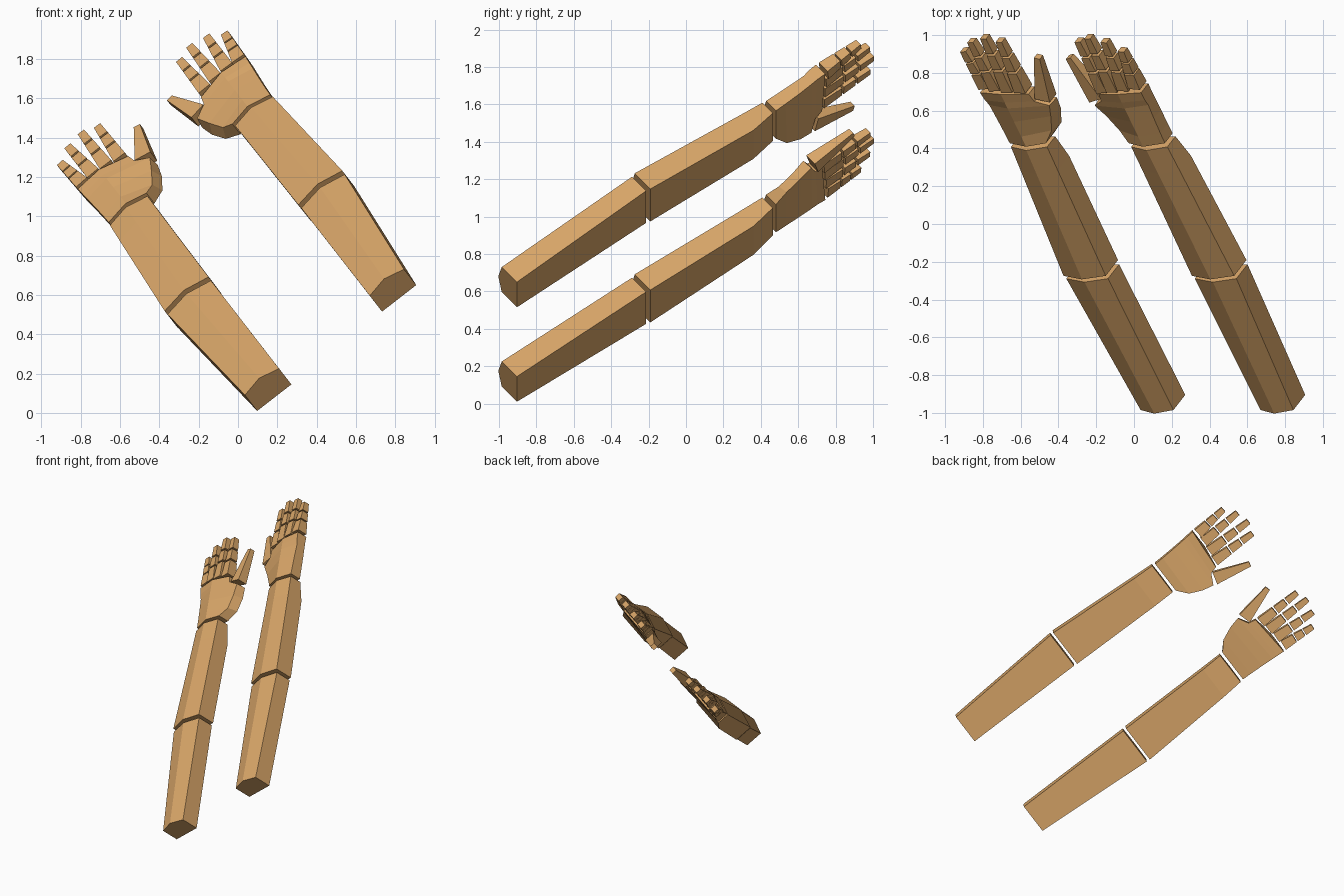
import bpy, bmesh
from mathutils import Vector

if "Cube" in bpy.data.objects:
    bpy.data.objects.remove(bpy.data.objects["Cube"])

skin = bpy.data.materials.new("tan_skin")
skin.diffuse_color = (0.69, 0.38, 0.14, 1)
skin.use_nodes = True
skin.node_tree.nodes["Principled BSDF"].inputs["Base Color"].default_value = skin.diffuse_color

# Arm frame: U across the arm, W along it, V out of the ridged upper face
U = Vector((0.79, 0, 0.613)).normalized()
W = Vector((-0.381, 0.784, 0.49)).normalized()
V = U.cross(W)


def loft(name, rings, origin, flip):
    """Skin rings of (s, w, v) points and cap both ends; flip mirrors s."""
    bm = bmesh.new()
    loops = [[bm.verts.new(origin + U * (s * flip) + W * w + V * v) for s, w, v in r]
             for r in rings]
    n = len(loops[0])
    for p, q in zip(loops, loops[1:]):
        for i in range(n):
            j = (i + 1) % n
            bm.faces.new((p[i], p[j], q[j], q[i]))
    bm.faces.new(loops[0])
    bm.faces.new(loops[-1])
    bmesh.ops.recalc_face_normals(bm, faces=bm.faces)
    me = bpy.data.meshes.new(name)
    bm.to_mesh(me)
    bm.free()
    me.materials.append(skin)
    bpy.context.collection.objects.link(bpy.data.objects.new(name, me))


def arm_ring(w, s0, s1, top, bottom, ridge=0.03):
    """Five-sided section: flat underside, two sides, ridged upper face."""
    return [(s0, w, top), ((s0 + s1) / 2, w, top + ridge), (s1, w, top),
            (s1, w, bottom), (s0, w, bottom)]


def palm_ring(w, s0, s1, w1, top1, s2, bottom1, bottom, top=0.0):
    """Palm section whose thumb edge has its own position along the arm."""
    return [(s0, w, top), (0.01, w, 0.03), (s1, w1, top1),
            (s2, w1, bottom1), (s0, w, bottom)]


def box_ring(c, hw, ht, across):
    """Four-sided section around c, half width hw along across, half thickness ht."""
    up = Vector((0, 0, 1))
    return [c - across * hw + up * ht, c + across * hw + up * ht,
            c + across * hw - up * ht, c - across * hw - up * ht]


def digit(name, base, tip, hw, ht, cuts, origin, flip):
    """Tapered digit split into segments by narrow gaps."""
    base, tip = Vector(base), Vector(tip)
    d = (tip - base).normalized()
    across = Vector((d.y, -d.x, 0)).normalized()
    for k, (t0, t1) in enumerate(cuts):
        rings = [box_ring(base.lerp(tip, t), hw[0] + (hw[1] - hw[0]) * t,
                          ht[0] + (ht[1] - ht[0]) * t, across) for t in (t0, t1)]
        loft(f"{name}_segment_{k + 1}", rings, origin, flip)


# Finger base and tip, in the arm frame
FINGERS = {
    "little_finger": ((-0.102, 2.178, -0.022), (-0.127, 2.425, -0.012)),
    "ring_finger": ((-0.028, 2.172, -0.014), (-0.045, 2.49, -0.008)),
    "middle_finger": ((0.050, 2.163, -0.014), (0.053, 2.515, -0.010)),
    "index_finger": ((0.128, 2.152, -0.022), (0.138, 2.485, -0.018)),
}
JOINTS = [(0, 0.38), (0.42, 0.68), (0.72, 1)]

for side, origin, flip in (("left", Vector((0.122, -0.985, 0.158)), 1),
                           ("right", Vector((0.757, -0.985, 0.663)), -1)):
    # Upper arm
    loft(side + "_upper_arm", [arm_ring(0, -0.11, 0.11, 0, -0.13),
                               arm_ring(0.897, -0.168, 0.111, 0.012, -0.11)], origin, flip)
    # Forearm, thinning underneath towards the wrist
    loft(side + "_forearm", [arm_ring(0.922, -0.170, 0.113, 0.02, -0.115),
                             arm_ring(1.62, -0.131, 0.118, 0.003, -0.122),
                             arm_ring(1.777, -0.122, 0.12, 0, -0.09)], origin, flip)
    # Palm with the thumb mound on one edge
    loft(side + "_palm", [
        palm_ring(1.802, -0.118, 0.125, 1.802, 0.0, 0.125, -0.085, -0.085),
        palm_ring(1.87, -0.120, 0.175, 1.865, -0.03, 0.198, -0.10, -0.082),
        palm_ring(1.97, -0.125, 0.215, 1.96, -0.03, 0.240, -0.10, -0.077),
        palm_ring(2.06, -0.131, 0.25, 2.04, -0.02, 0.258, -0.09, -0.070),
        palm_ring(2.10, -0.134, 0.178, 2.08, -0.005, 0.180, -0.075, -0.066, 0.01),
        palm_ring(2.155, -0.138, 0.168, 2.133, 0.0, 0.168, -0.065, -0.065, 0.015),
    ], origin, flip)
    # Fingers in three segments each
    for name, (base, tip) in FINGERS.items():
        digit(f"{side}_{name}", base, tip, (0.037, 0.02), (0.038, 0.02), JOINTS, origin, flip)
    # Thumb
    digit(side + "_thumb", (0.225, 2.078, -0.05), (0.297, 2.34, -0.06),
          (0.046, 0.018), (0.037, 0.018), [(0, 1)], origin, flip)
